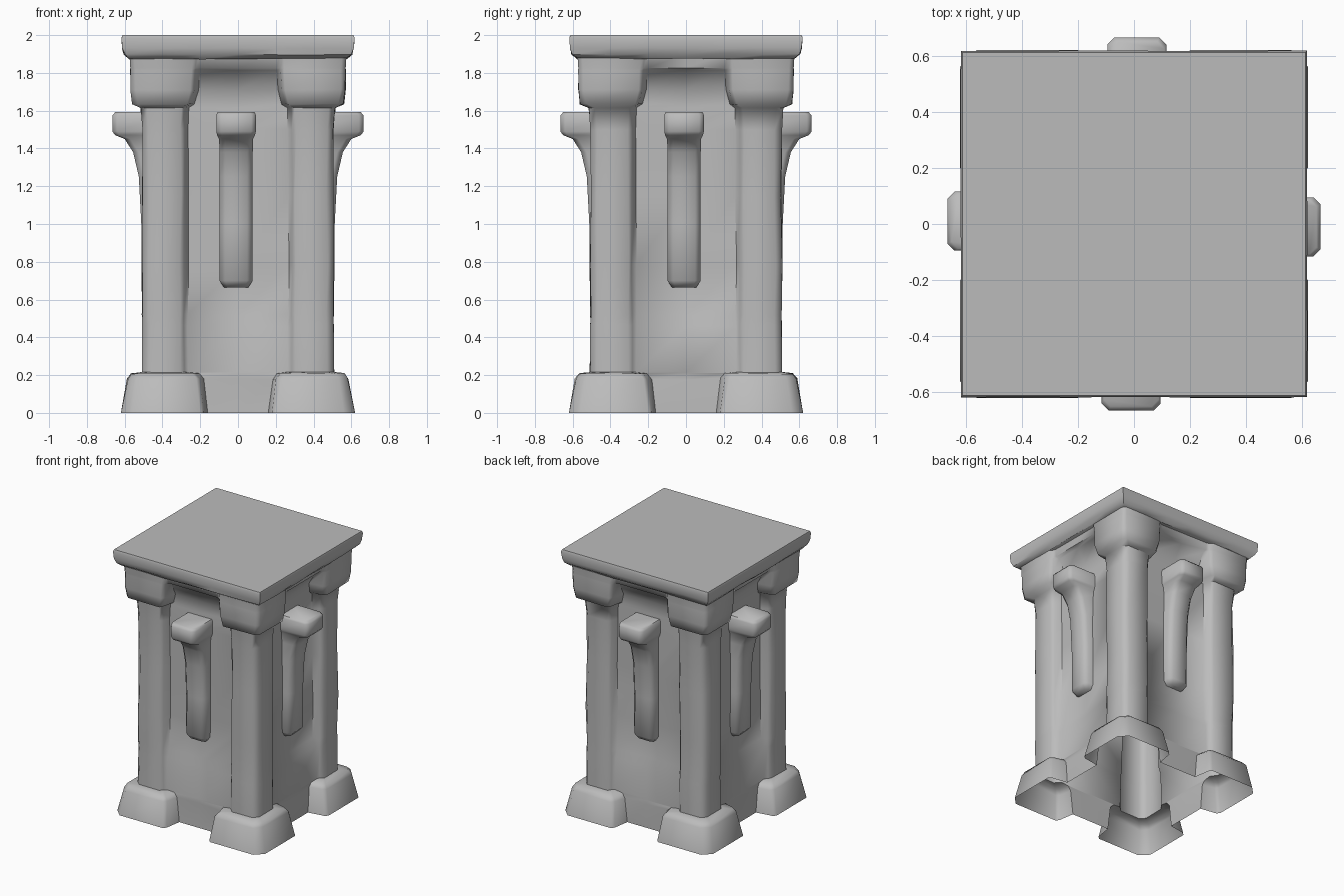
import bpy, bmesh, math, random
from mathutils import Matrix, Vector

random.seed(4)
if "Cube" in bpy.data.objects:
    bpy.data.objects.remove(bpy.data.objects["Cube"])

STONE = (0.5, 0.5, 0.5, 1)
stone = bpy.data.materials.new("grey_stone")
stone.use_nodes = True
stone.diffuse_color = STONE
stone.node_tree.nodes["Principled BSDF"].inputs["Base Color"].default_value = STONE


def wobble(amount):
    return random.uniform(-amount, amount)


def loft(name, rings, cap_bottom=True, cap_top=True, angle=62):
    """Skin a stack of counter-clockwise rings into one object."""
    bm = bmesh.new()
    loops = [[bm.verts.new(p) for p in ring] for ring in rings]
    for low, high in zip(loops, loops[1:]):
        for j in range(len(low)):
            k = (j + 1) % len(low)
            bm.faces.new((low[j], low[k], high[k], high[j]))
    if cap_bottom:
        bm.faces.new(loops[0][::-1])
    if cap_top:
        bm.faces.new(loops[-1])
    mesh = bpy.data.meshes.new(name)
    bm.to_mesh(mesh)
    bm.free()
    mesh.materials.append(stone)
    obj = bpy.data.objects.new(name, mesh)
    bpy.context.collection.objects.link(obj)
    bpy.ops.object.select_all(action='DESELECT')
    obj.select_set(True)
    bpy.context.view_layer.objects.active = obj
    bpy.ops.object.shade_smooth_by_angle(angle=math.radians(angle))


def four_fold(points):
    """Repeat a quarter outline around the vertical axis."""
    ring = []
    for q in range(4):
        turn = Matrix.Rotation(q * math.pi / 2, 3, 'Z')
        ring += [turn @ Vector(p) for p in points]
    return ring


def body_ring(z, outer, inner, panel, chamfer, rough):
    """Recessed panel, then a corner pillar with chamfered edges."""
    s = 0.02
    quarter = [(panel, 0), (panel, inner - s), (outer - s, inner), (outer, inner + s),
               (outer, outer - chamfer), (outer - chamfer, outer),
               (inner + s, outer), (inner, outer - s), (inner - s, panel)]
    ring = four_fold([(x, y, z) for x, y in quarter])
    return [p + Vector((wobble(rough), wobble(rough), wobble(rough))) for p in ring]


# Hollow body: feet, pillars, panels, capitals and lintels in one open-bottomed shell
levels = [  # height, pillar outside, pillar inside, panel depth, chamfer, roughness
    (0.00, 0.62, 0.18, 0.475, 0.06, 0),
    (0.18, 0.585, 0.205, 0.47, 0.05, 0.005),
    (0.208, 0.565, 0.225, 0.47, 0.05, 0.003),
    (0.215, 0.508, 0.285, 0.47, 0.035, 0.002),
    (0.46, 0.506, 0.285, 0.465, 0.035, 0.004),
    (0.52, 0.506, 0.285, 0.445, 0.035, 0.004),
    (0.78, 0.506, 0.285, 0.44, 0.035, 0.005),
    (1.15, 0.506, 0.285, 0.44, 0.035, 0.005),
    (1.50, 0.506, 0.285, 0.44, 0.035, 0.004),
    (1.615, 0.515, 0.28, 0.44, 0.035, 0.002),
    (1.635, 0.56, 0.25, 0.44, 0.03, 0.003),
    (1.71, 0.568, 0.23, 0.45, 0.025, 0.003),
    (1.815, 0.57, 0.225, 0.51, 0.025, 0.002),
    (1.825, 0.57, 0.225, 0.54, 0.025, 0),
    (1.90, 0.575, 0.22, 0.55, 0.025, 0),
]
loft("pillared_body", [body_ring(*lv) for lv in levels], False, False)


# Cap slab with a worn lower rim
def slab_ring(z, half, rough):
    steps = 6
    side = [(half, -half + 2 * half * i / steps, z) for i in range(steps)]
    return [p + Vector((wobble(rough), wobble(rough), wobble(rough)))
            for p in four_fold(side)]


loft("cap_slab", [slab_ring(z, h, r) for z, h, r in (
    (1.875, 0.575, 0.004), (1.90, 0.602, 0.005), (1.93, 0.612, 0.003),
    (1.985, 0.617, 0.001), (2.0, 0.612, 0))], angle=40)


# Hooked brackets, one on each panel
def bracket_ring(z, half, out, c):
    back = 0.40
    outline = [(-half, -back), (-half, c - out), (c - half, -out),
               (half - c, -out), (half, c - out), (half, -back)]
    return [Vector((x - 0.01, y, z)) for x, y in outline]


bracket = [  # height, half width, reach, chamfer
    (0.665, 0.065, 0.48, 0.02), (0.70, 0.088, 0.51, 0.03),
    (1.00, 0.088, 0.512, 0.03), (1.25, 0.088, 0.525, 0.03),
    (1.38, 0.088, 0.555, 0.03), (1.45, 0.09, 0.60, 0.03),
    (1.47, 0.10, 0.65, 0.025), (1.49, 0.105, 0.665, 0.025),
    (1.575, 0.105, 0.665, 0.025), (1.592, 0.098, 0.65, 0.025),
]
for q, side in enumerate(("front", "left", "back", "right")):
    spin = Matrix.Rotation(q * math.pi / 2, 3, 'Z')
    loft(side + "_bracket", [[spin @ p for p in bracket_ring(*b)] for b in bracket])
